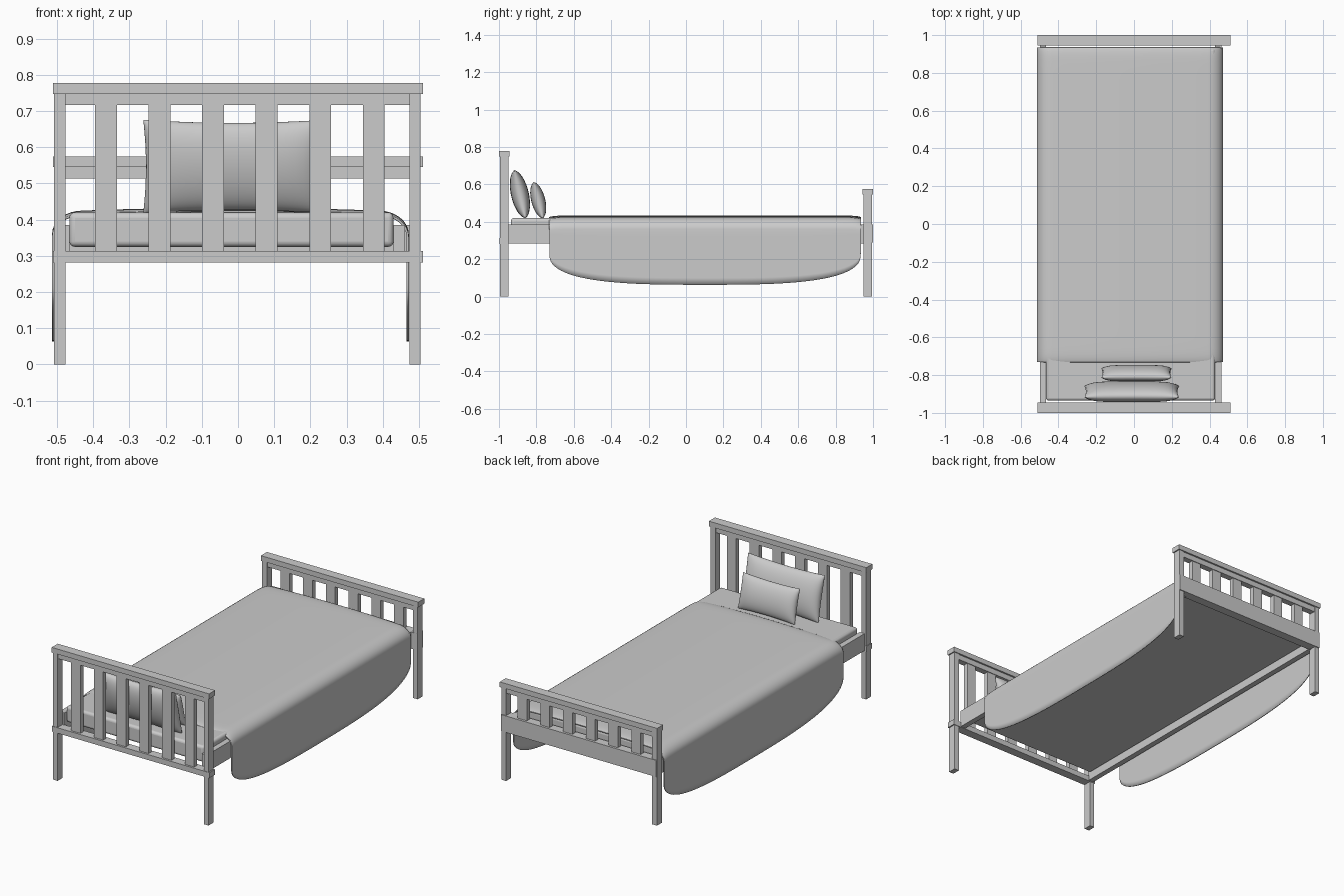
import bpy, bmesh, math
from mathutils import Matrix, Vector

if "Cube" in bpy.data.objects:
    bpy.data.objects.remove(bpy.data.objects["Cube"])


def box(name, x, y, z, bevel=0):
    bm = bmesh.new()
    bmesh.ops.create_cube(bm, size=1)
    for v in bm.verts:
        v.co = [(a[0] + a[1]) / 2 + c * (a[1] - a[0]) for a, c in zip((x, y, z), v.co)]
    me = bpy.data.meshes.new(name)
    bm.to_mesh(me)
    bm.free()
    ob = bpy.data.objects.new(name, me)
    bpy.context.collection.objects.link(ob)
    if bevel:
        m = ob.modifiers.new("round", 'BEVEL')
        m.width, m.segments = bevel, 4
        smooth(ob)
    return ob


def smooth(ob, angle=40):
    bpy.ops.object.select_all(action='DESELECT')
    ob.select_set(True)
    bpy.context.view_layer.objects.active = ob
    bpy.ops.object.shade_smooth_by_angle(angle=math.radians(angle))


def mesh(name, verts, faces):
    me = bpy.data.meshes.new(name)
    me.from_pydata(verts, [], faces)
    bm = bmesh.new()
    bm.from_mesh(me)
    bmesh.ops.remove_doubles(bm, verts=bm.verts, dist=1e-5)
    bmesh.ops.recalc_face_normals(bm, faces=bm.faces)
    bm.to_mesh(me)
    bm.free()
    ob = bpy.data.objects.new(name, me)
    bpy.context.collection.objects.link(ob)
    return ob


def grid_faces(nu, nv, off=0):
    return [(off + i * nv + j, off + i * nv + j + 1, off + (i + 1) * nv + j + 1, off + (i + 1) * nv + j)
            for i in range(nu - 1) for j in range(nv - 1)]


# Headboard and footboard: posts, double top rail, bottom rail, slats
def end_board(name, yc, top, low0, low1, low_x, low_y):
    for side, x in (("left", (-0.508, -0.477)), ("right", (0.474, 0.505))):
        box(f"{name}_{side}_post", x, (yc - 0.023, yc + 0.023), (0, top - 0.03))
    box(name + "_cap", (-0.512, 0.512), (yc - 0.028, yc + 0.028), (top - 0.03, top))
    box(name + "_upper_rail", (-0.477, 0.474), (yc - 0.018, yc + 0.018), (top - 0.061, top - 0.03))
    box(name + "_lower_rail", (-low_x, low_x), low_y, (low0, low1))
    for i in range(6):
        c = -0.365 + 0.148 * i
        box(f"{name}_slat_{i + 1}", (c - 0.03, c + 0.03), (yc - 0.014, yc + 0.014), (low1, top - 0.061))


end_board("headboard", -0.972, 0.778, 0.282, 0.314, 0.512, (-0.998, -0.946))
end_board("footboard", 0.972, 0.575, 0.288, 0.385, 0.505, (0.948, 1.0))

# Side rails and mattress
box("left_side_rail", (-0.498, -0.466), (-0.95, 0.96), (0.285, 0.385))
box("right_side_rail", (0.43, 0.462), (-0.95, 0.96), (0.285, 0.385))
box("mattress", (-0.466, 0.43), (-0.935, 0.93), (0.325, 0.42), 0.015)

# Blanket: rounded over both sides with a curved hem
cx, half, yc, yh = -0.021, 0.49, 0.102, 0.833
NU, NT, NA, ND = 48, 6, 8, 8
verts = []
for i in range(NU + 1):
    t = -math.cos(math.pi * i / NU)
    hem = 0.25 - 0.187 * max(0, 1 - abs(t) ** 3) ** (1 / 3)
    right = []
    for k in range(NT):
        s = k / NT
        right.append((s * 0.41, 0.422 + 0.008 * (1 - s * s)))
    for k in range(NA):
        a = math.pi / 2 * k / NA
        right.append((0.41 + (half - 0.41) * math.sin(a), 0.36 + 0.062 * math.cos(a)))
    for k in range(ND + 1):
        right.append((half, 0.36 + (hem - 0.36) * k / ND))
    y = yc + yh * t
    dip = 0.008 * abs(t) ** 40
    row = [(-x, z) for x, z in right[:0:-1]] + right
    verts += [(cx + x, y, z - dip) for x, z in row]
blanket = mesh("blanket", verts, grid_faces(NU + 1, len(verts) // (NU + 1)))
if max(blanket.data.polygons, key=lambda p: abs(p.normal.z)).normal.z < 0:
    blanket.data.flip_normals()
m = blanket.modifiers.new("thickness", 'SOLIDIFY')
m.thickness, m.offset = 0.006, 0
smooth(blanket)


# Pillows: puffed grids with slightly pinched sides, leaning on the headboard
def pillow(name, w, h, d, centre, tilt):
    n, verts = 25, []
    for side in (1, -1):
        for i in range(n):
            for j in range(n):
                u = -math.cos(math.pi * i / (n - 1))
                v = -math.cos(math.pi * j / (n - 1))
                puff = (max(0, 1 - u ** 6) * max(0, 1 - v ** 2)) ** 0.5
                verts.append((u * w / 2 * (1 - 0.03 * (1 - v * v)), side * d / 2 * puff,
                              v * h / 2 * (1 - 0.07 * (1 - u * u))))
    ob = mesh(name, verts, grid_faces(n, n) + grid_faces(n, n, n * n))
    ob.data.transform(Matrix.Translation(Vector(centre)) @ Matrix.Rotation(tilt, 4, 'X'))
    smooth(ob, 60)


pillow("large_pillow", 0.50, 0.265, 0.095, (-0.012, -0.888, 0.547), math.radians(13))
pillow("small_pillow", 0.37, 0.20, 0.075, (0.013, -0.79, 0.515), math.radians(14))
